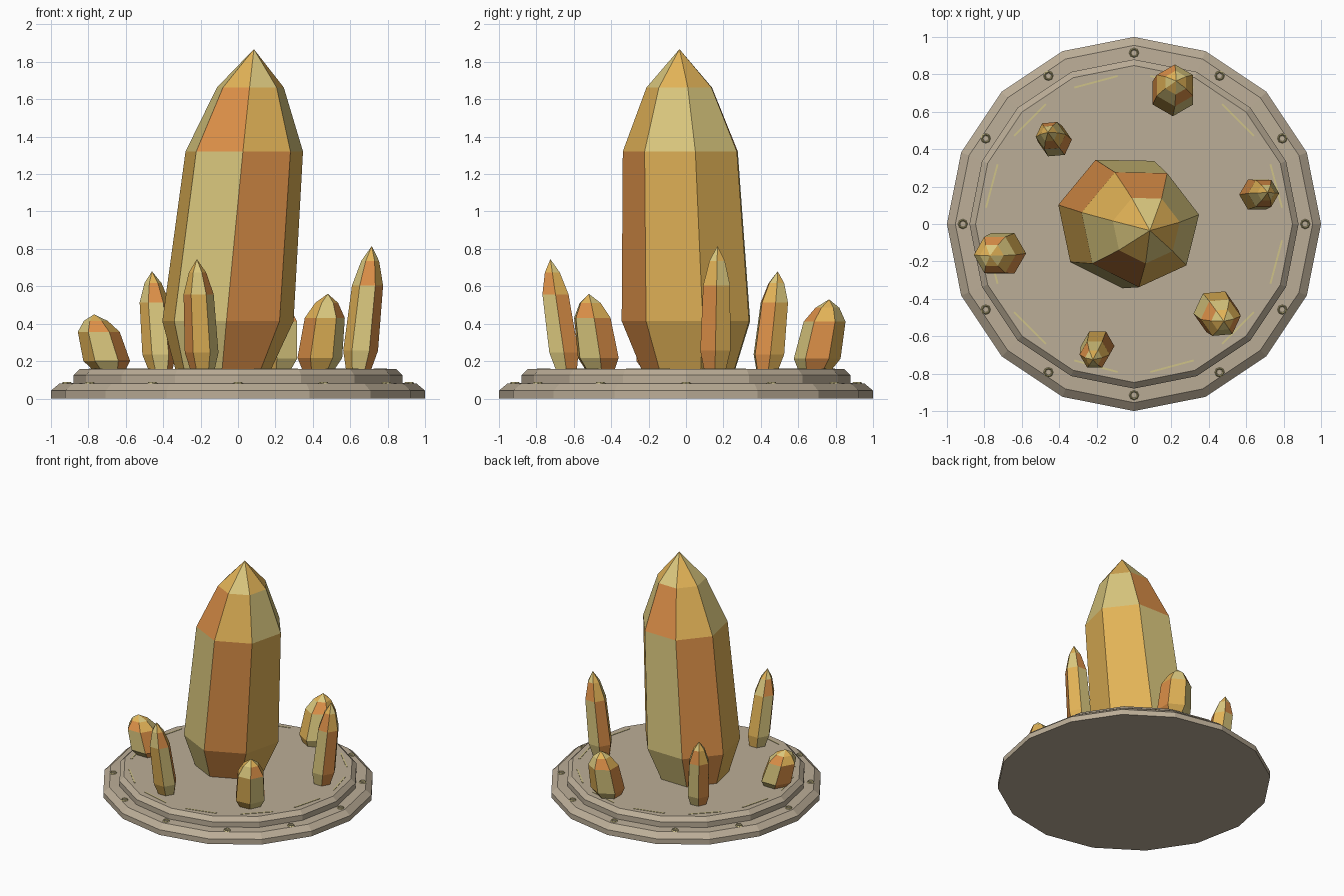
import bpy, bmesh, math
from mathutils import Vector, Matrix

if "Cube" in bpy.data.objects:
    bpy.data.objects.remove(bpy.data.objects["Cube"])


def material(name, rgb):
    m = bpy.data.materials.new(name)
    m.diffuse_color = (*rgb, 1)
    m.use_nodes = True
    m.node_tree.nodes["Principled BSDF"].inputs["Base Color"].default_value = m.diffuse_color
    return m


STONE = material("stone", (0.50, 0.42, 0.31))
TRIM = material("pale_trim", (0.62, 0.54, 0.25))
AMBER = material("amber", (0.76, 0.45, 0.095))
KHAKI = material("pale_straw", (0.71, 0.58, 0.21))
ORANGE = material("burnt_orange", (0.72, 0.28, 0.065))
TOP = 0.157      # height of the plinth surface


def finish(name, bm, mats):
    bmesh.ops.recalc_face_normals(bm, faces=bm.faces)
    mesh = bpy.data.meshes.new(name)
    bm.to_mesh(mesh)
    bm.free()
    for m in mats:
        mesh.materials.append(m)
    ob = bpy.data.objects.new(name, mesh)
    bpy.context.collection.objects.link(ob)
    return ob


def ring(bm, centre, r, n, phase=0.0):
    return [bm.verts.new((centre[0] + r * math.cos(phase + math.tau * i / n),
                          centre[1] + r * math.sin(phase + math.tau * i / n),
                          centre[2])) for i in range(n)]


def bridge(bm, a, b, colour=lambda i: 0):
    n = len(a)
    for i in range(n):
        j = (i + 1) % n
        bm.faces.new((a[i], a[j], b[j], b[i])).material_index = colour(i)


# Stepped sixteen-sided plinth
bm = bmesh.new()
profile = [(1.0, 0), (1.0, 0.042), (0.955, 0.08), (0.88, 0.083),
           (0.88, 0.125), (0.847, TOP)]
loops = [ring(bm, (0, 0, z), r, 16) for r, z in profile]
for a, b in zip(loops, loops[1:]):
    bridge(bm, a, b)
bm.faces.new(loops[0][::-1])
bm.faces.new(loops[-1])
finish("plinth", bm, [STONE])


# Thin inlaid strips around the plinth surface
bm = bmesh.new()
for k in range(12):
    turn = Matrix.Rotation(math.radians(15 + 30 * k), 4, 'Z')
    place = turn @ Matrix.Translation((0.787, 0, TOP))
    bmesh.ops.create_cube(bm, size=1,
                          matrix=place @ Matrix.Diagonal((0.01, 0.24, 0.006, 1)))
finish("inlay_strips", bm, [TRIM])


# Small rings set on the lower step
bm = bmesh.new()
for k in range(12):
    a = math.radians(30 * k)
    x, y = 0.915 * math.cos(a), 0.915 * math.sin(a)
    outer = ring(bm, (x, y, 0.079), 0.028, 8)
    crest = ring(bm, (x, y, 0.089), 0.021, 8)
    inner = ring(bm, (x, y, 0.079), 0.014, 8)
    bridge(bm, outer, crest)
    bridge(bm, crest, inner)
    bridge(bm, inner, outer)
finish("step_rings", bm, [TRIM])


# Leaning faceted crystal: level rings along a slanted axis, colours shift per band
def crystal(name, base, tip, radius, sides, phase):
    bm = bmesh.new()
    lo, hi = Vector((*base, TOP)), Vector(tip)
    bands = [(0.0, 0.73), (0.15, 1.0), (0.68, 0.895), (0.88, 0.51)]
    loops = [ring(bm, lo.lerp(hi, t), radius * f, sides, math.radians(phase))
             for t, f in bands]
    for k, shift in enumerate((0, 0, 1)):
        bridge(bm, loops[k], loops[k + 1], lambda i: (i + shift) % 3)
    apex = bm.verts.new(hi)
    for i in range(sides):
        f = bm.faces.new((loops[3][i], loops[3][(i + 1) % sides], apex))
        f.material_index = i % 2
    bm.faces.new(loops[0][::-1])
    finish(name, bm, [AMBER, KHAKI, ORANGE])


crystal("main_crystal", (-0.08, 0.025), (0.085, -0.035, 1.868), 0.36, 7, 11.8)

# Ring of small crystals: base, tip, radius, rotation
small = [
    ((-0.415, 0.435), (-0.46, 0.49, 0.68), 0.09, 5),
    ((-0.69, -0.155), (-0.77, -0.17, 0.45), 0.125, 0),
    ((-0.19, -0.64), (-0.22, -0.725, 0.745), 0.09, 60),
    ((0.43, -0.46), (0.48, -0.52, 0.56), 0.12, 65),
    ((0.645, 0.155), (0.715, 0.168, 0.815), 0.093, 0),
    ((0.205, 0.69), (0.225, 0.765, 0.53), 0.125, 210),
]
for k, (base, tip, r, phase) in enumerate(small):
    crystal(f"small_crystal_{k + 1}", base, tip, r, 6, phase)
